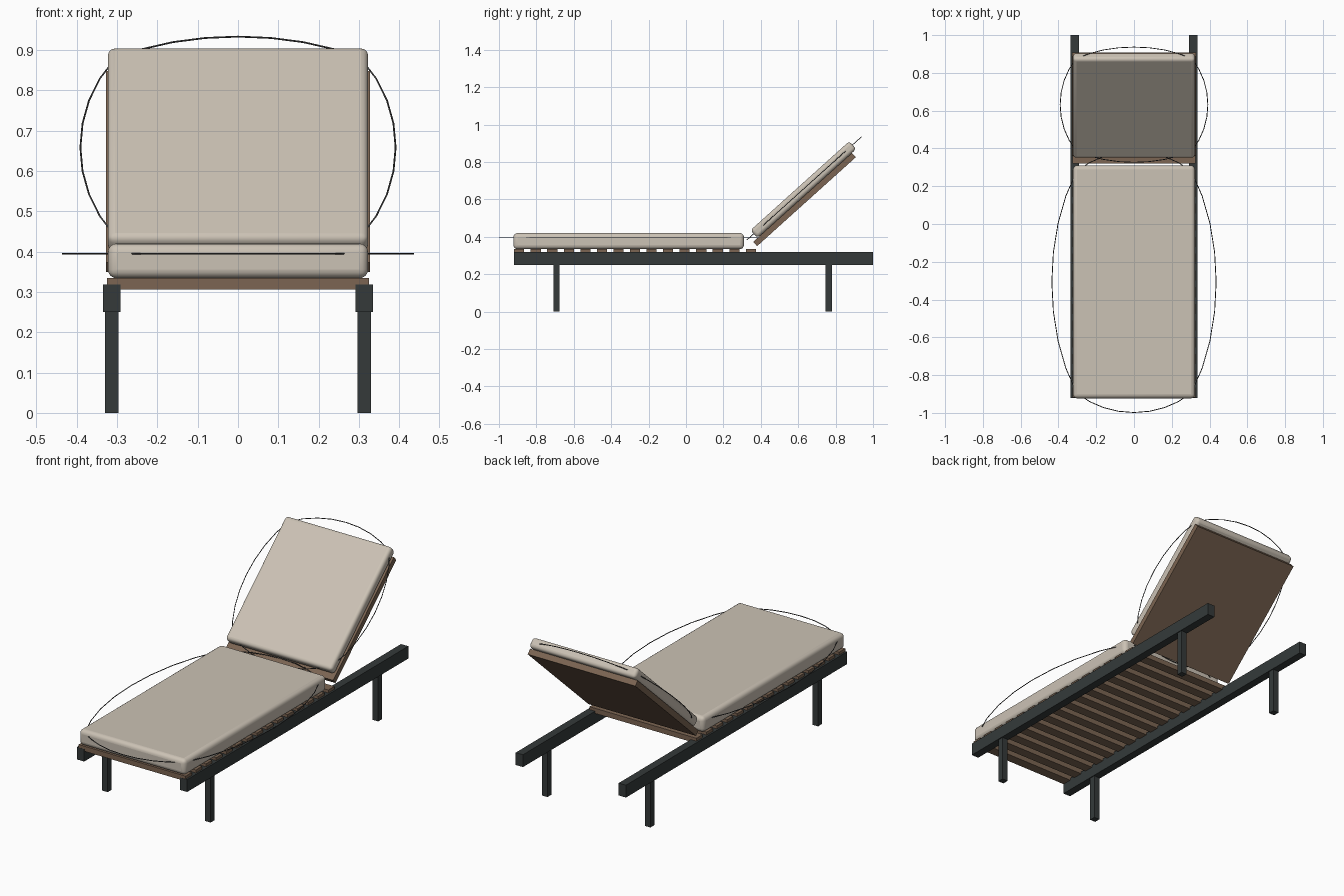
import bpy, math
from mathutils import Matrix, Vector

if "Cube" in bpy.data.objects:
    bpy.data.objects.remove(bpy.data.objects["Cube"])


def material(name, rgb):
    m = bpy.data.materials.new(name)
    m.diffuse_color = (*rgb, 1)
    m.use_nodes = True
    m.node_tree.nodes["Principled BSDF"].inputs["Base Color"].default_value = m.diffuse_color
    return m


METAL = material("dark_metal", (0.035, 0.042, 0.042))
WOOD = material("wood", (0.20, 0.13, 0.085))
FABRIC = material("fabric", (0.60, 0.54, 0.46))
PIPING = material("piping", (0.06, 0.06, 0.06))

# Frame of the tilted backrest: local y runs up the board, local z is its front
BACK = Matrix.Translation((0, 0.38, 0.35)) @ Matrix.Rotation(math.radians(42), 4, 'X')
FLAT = Matrix.Identity(4)


def box(name, lo, hi, mat, frame=FLAT, bevel=0.0, segments=4):
    lo, hi = Vector(lo), Vector(hi)
    bpy.ops.mesh.primitive_cube_add(size=1)
    ob = bpy.context.object
    ob.name = name
    ob.data.transform(Matrix.Translation((lo + hi) / 2) @ Matrix.Diagonal((*(hi - lo), 1)))
    ob.matrix_world = frame
    ob.data.materials.append(mat)
    if bevel:
        mod = ob.modifiers.new("rounding", 'BEVEL')
        mod.width = bevel
        mod.segments = segments
        bpy.ops.object.shade_smooth_by_angle(angle=math.radians(40))
    return ob


def piping(name, cx, cy, z, bulge_x, bulge_y, frame=FLAT):
    """Closed cord through four corners, bowing outward between them."""
    x, (y0, y1) = cx, cy
    cu = bpy.data.curves.new(name, 'CURVE')
    cu.dimensions = '3D'
    cu.bevel_depth = 0.0022
    cu.bevel_resolution = 1
    cu.resolution_u = 8
    sp = cu.splines.new('BEZIER')
    sp.bezier_points.add(3)
    sp.use_cyclic_u = True
    corners = [Vector(c) for c in ((-x, y0, z), (x, y0, z), (x, y1, z), (-x, y1, z))]
    outs = [Vector((0, -bulge_y, 0)), Vector((bulge_x, 0, 0)),
            Vector((0, bulge_y, 0)), Vector((-bulge_x, 0, 0))]
    for i, p in enumerate(sp.bezier_points):
        p.handle_left_type = p.handle_right_type = 'FREE'
        p.co = corners[i]
        p.handle_right = p.co + (corners[(i + 1) % 4] - p.co) * 0.28 + outs[i] / 0.75
        p.handle_left = p.co + (corners[i - 1] - p.co) * 0.28 + outs[i - 1] / 0.75
    ob = bpy.data.objects.new(name, cu)
    bpy.context.collection.objects.link(ob)
    ob.matrix_world = frame
    cu.materials.append(PIPING)


# Side rails and legs
for side, s in (("left", -1), ("right", 1)):
    x = 0.313 * s
    box(side + "_rail", (x - 0.022, -0.92, 0.25), (x + 0.022, 1.0, 0.318), METAL)
    for end, y in (("front", -0.692), ("back", 0.763)):
        box(f"{end}_{side}_leg", (x - 0.017, y - 0.017, 0), (x + 0.017, y + 0.017, 0.252), METAL)

# Slats across the seat
for i in range(15):
    y = -0.892 + i * 0.0885
    box(f"seat_slat_{i + 1}", (-0.325, y - 0.027, 0.306), (0.325, y + 0.027, 0.334), WOOD)

# Seat cushion and its cord
box("seat_cushion", (-0.323, -0.923, 0.334), (0.323, 0.31, 0.42), FABRIC, bevel=0.022)
piping("seat_piping", 0.303, (-0.895, 0.28), 0.395, 0.132, 0.103)

# Backrest board, cushion and cord
box("back_board", (-0.327, 0, 0), (0.327, 0.71, 0.031), WOOD, BACK)
box("back_cushion", (-0.323, 0.03, 0.031), (0.323, 0.742, 0.087), FABRIC, BACK, bevel=0.018)
piping("back_piping", 0.305, (0.065, 0.722), 0.061, 0.086, 0.082, BACK)
